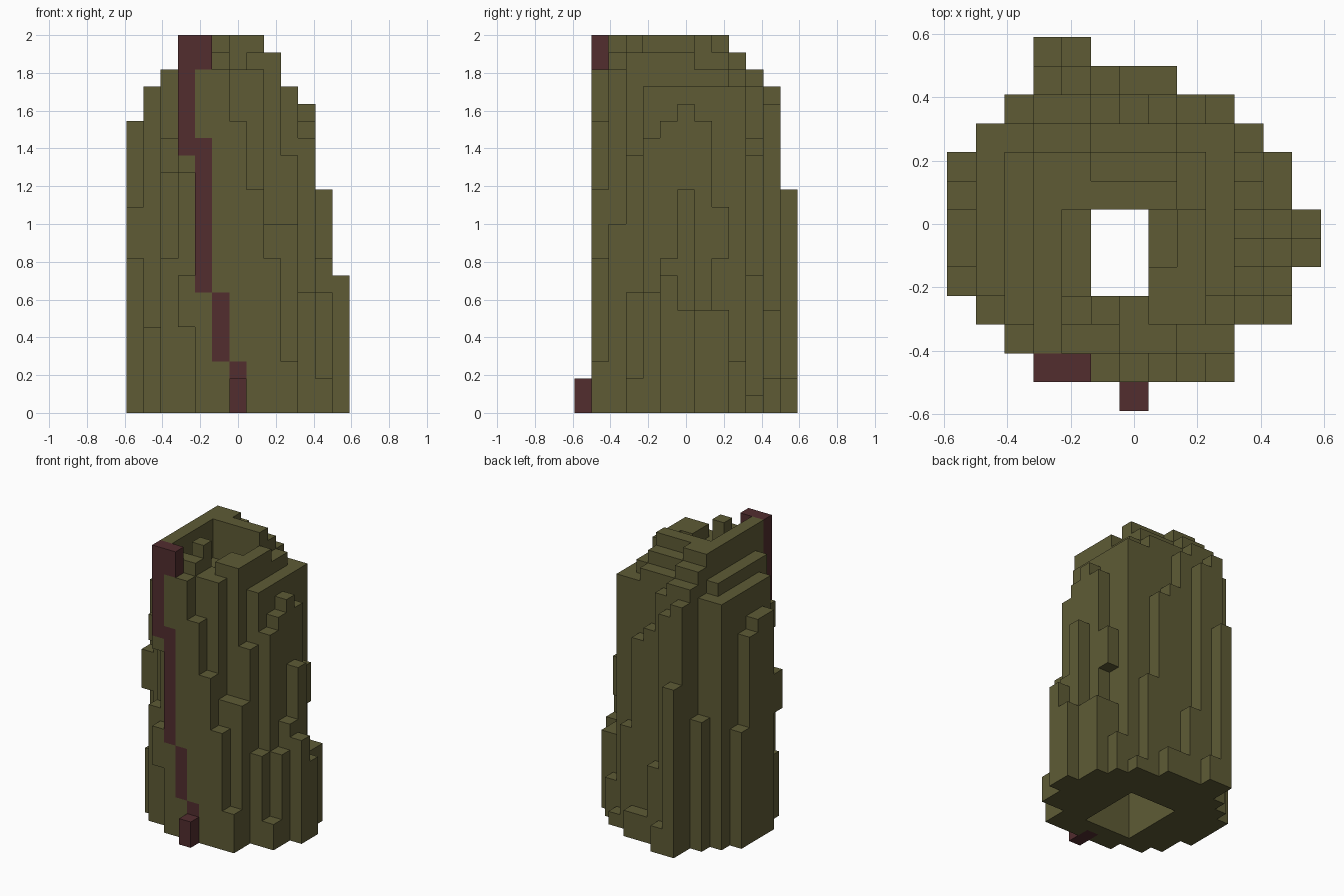
import bpy, bmesh

if "Cube" in bpy.data.objects:
    bpy.data.objects.remove(bpy.data.objects["Cube"])

U = 2 / 22                      # size of one block
wood, vine = set(), set()       # filled block cells (i, j, k)


def fill(cells, i0, i1, j0, j1, top, bottom=0):
    """Fill an inclusive range of columns from bottom to top."""
    for i in range(i0, i1 + 1):
        for j in range(j0, j1 + 1):
            for k in range(bottom, top):
                cells.add((i, j, k))


def along_x(j, i0, tops):
    """A row of stepped ridges running along x."""
    for n, top in enumerate(tops):
        fill(wood, i0 + n, i0 + n, j, j, top)


def along_y(i, j0, tops):
    """A row of stepped ridges running along y."""
    for n, top in enumerate(tops):
        fill(wood, i, i, j0 + n, j0 + n, top)


# broken rim and inner ledge of the trunk
fill(wood, 3, 3, 2, 8, 22)
fill(wood, 4, 4, 7, 8, 22)
fill(wood, 5, 7, 7, 7, 22)
fill(wood, 5, 7, 8, 8, 21)
fill(wood, 4, 4, 3, 6, 19)
fill(wood, 7, 7, 3, 4, 21)
fill(wood, 7, 7, 5, 6, 19)
along_y(8, 3, [21, 21, 21, 21, 20, 20])
fill(wood, 4, 6, 3, 3, 20)
fill(wood, 5, 5, 3, 3, 22)

# front bark ridges
along_x(1, 4, [20, 20, 17, 13, 9, 3])
fill(wood, 3, 3, 1, 1, 8, 5)
fill(wood, 3, 3, 1, 1, 15, 14)
along_x(2, 4, [21, 21, 20, 20, 11, 11])
along_x(3, 9, [15, 7, 2])
fill(wood, 2, 2, 2, 2, 9)
fill(wood, 2, 2, 2, 2, 16, 14)

# right bark ridges
fill(wood, 9, 9, 4, 8, 19)
along_y(10, 4, [16, 17, 18, 17, 6, 3])
fill(wood, 10, 10, 8, 8, 12, 9)
along_y(11, 4, [7, 9, 13, 6, 6])
along_y(12, 5, [8, 6])

# back bark ridges
along_x(9, 3, [21, 21, 20, 20, 20, 19, 19])
along_x(10, 2, [10, 20, 20, 19, 16, 15, 8, 1])
along_x(11, 3, [19, 18, 6, 2, 2])
along_x(12, 3, [13, 2])

# left bark ridges
along_y(2, 3, [20, 20, 20, 20, 20, 20, 19])
along_y(1, 3, [5, 19, 19, 19, 19, 19, 19])
along_y(0, 5, [17, 17, 16, 9])
fill(wood, 0, 0, 4, 4, 12, 9)

# hollow heart, open at the bottom and through the ledge
hollow = set()
fill(hollow, 4, 7, 3, 7, 18)
fill(hollow, 5, 6, 4, 6, 22)
wood -= hollow

# vine climbing the front
fill(vine, 6, 6, 0, 0, 2)
fill(vine, 6, 6, 1, 1, 3)
fill(vine, 5, 5, 1, 1, 7, 3)
fill(vine, 4, 4, 1, 1, 16, 7)
fill(vine, 3, 3, 1, 1, 22, 15)
fill(vine, 4, 4, 1, 1, 22, 20)
wood -= vine

# the four corners of each block face, in order around the outside
FACES = {
    (1, 0, 0): [(1, 0, 0), (1, 1, 0), (1, 1, 1), (1, 0, 1)],
    (-1, 0, 0): [(0, 1, 0), (0, 0, 0), (0, 0, 1), (0, 1, 1)],
    (0, 1, 0): [(1, 1, 0), (0, 1, 0), (0, 1, 1), (1, 1, 1)],
    (0, -1, 0): [(0, 0, 0), (1, 0, 0), (1, 0, 1), (0, 0, 1)],
    (0, 0, 1): [(0, 0, 1), (1, 0, 1), (1, 1, 1), (0, 1, 1)],
    (0, 0, -1): [(0, 1, 0), (1, 1, 0), (1, 0, 0), (0, 0, 0)],
}


def build(name, cells, color_name, color):
    """Skin the exposed faces of a set of blocks."""
    solid = wood | vine
    bm = bmesh.new()
    verts = {}
    for c in sorted(cells):
        for d, corners in FACES.items():
            if tuple(a + b for a, b in zip(c, d)) in solid:
                continue
            loop = []
            for o in corners:
                p = tuple(a + b for a, b in zip(c, o))
                if p not in verts:
                    verts[p] = bm.verts.new(((p[0] - 6.5) * U, (p[1] - 6.5) * U, p[2] * U))
                loop.append(verts[p])
            bm.faces.new(loop)
    mesh = bpy.data.meshes.new(name)
    bm.to_mesh(mesh)
    bm.free()
    mat = bpy.data.materials.new(color_name)
    mat.diffuse_color = (*color, 1)
    mat.use_nodes = True
    mat.node_tree.nodes["Principled BSDF"].inputs["Base Color"].default_value = mat.diffuse_color
    mesh.materials.append(mat)
    bpy.context.collection.objects.link(bpy.data.objects.new(name, mesh))


build("hollow_trunk", wood, "olive bark", (0.112, 0.105, 0.036))
build("climbing_vine", vine, "dark red", (0.084, 0.026, 0.028))
